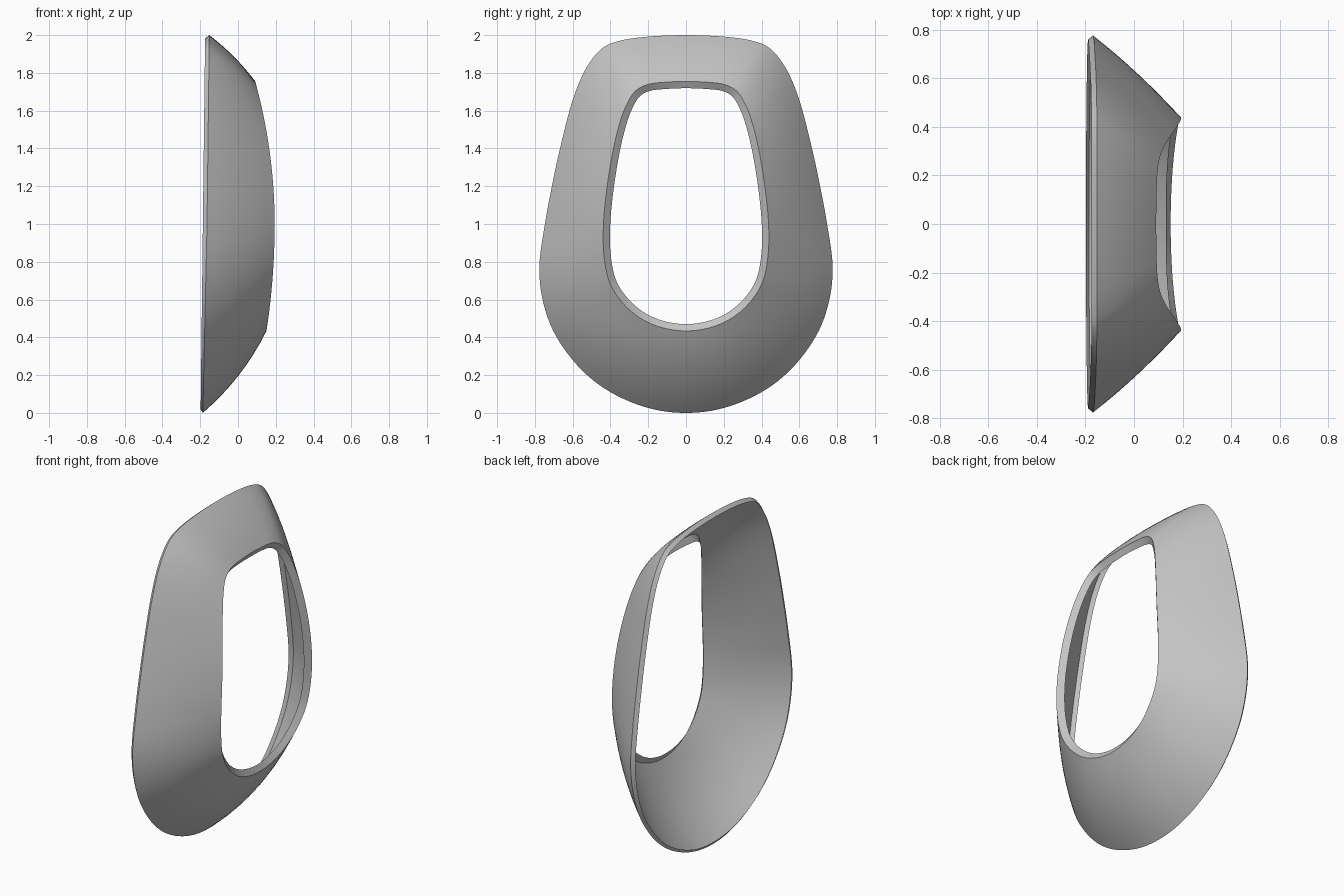
import bpy, bmesh, math
from mathutils import Vector

cube = bpy.data.objects.get("Cube")
if cube:
    bpy.data.objects.remove(cube, do_unlink=True)

# Half outlines as (y, z), top centre to bottom centre
OUTER = [(0, 2.0), (0.2, 1.992), (0.35, 1.97), (0.45, 1.925), (0.537, 1.81),
         (0.605, 1.64), (0.667, 1.4), (0.71, 1.2), (0.747, 1.0), (0.776, 0.78),
         (0.757, 0.59), (0.69, 0.41), (0.56, 0.235), (0.4, 0.11), (0.2, 0.026), (0, 0)]
OPENING = [(0, 1.755), (0.12, 1.75), (0.205, 1.738), (0.272, 1.7), (0.32, 1.62),
           (0.355, 1.52), (0.39, 1.37), (0.42, 1.18), (0.437, 1.0), (0.435, 0.84),
           (0.408, 0.7), (0.35, 0.6), (0.275, 0.525), (0.19, 0.474), (0.095, 0.444), (0, 0.434)]
STEPS = 6      # samples per outline segment
BANDS = 8      # rows between outer edge and opening


def smooth_loop(half):
    """Mirror a half outline and run a closed Catmull-Rom curve through it."""
    pts = [Vector(p) for p in half] + [Vector((-y, z)) for y, z in half[-2:0:-1]]
    n, out = len(pts), []
    for i in range(n):
        a, b, c, d = (pts[(i + k) % n] for k in (-1, 0, 1, 2))
        for s in range(STEPS):
            t = s / STEPS
            out.append(0.5 * (2 * b + (c - a) * t + (2 * a - 5 * b + 4 * c - d) * t * t
                              + (3 * b - a - 3 * c + d) * t ** 3))
    return out


def inset(loop, dist):
    """Move a clockwise loop towards its inside."""
    n, out = len(loop), []
    for i, p in enumerate(loop):
        t = (loop[(i + 1) % n] - loop[i - 1]).normalized()
        out.append(p + Vector((t.y, -t.x)) * dist)
    return out


def place(loop, x_of):
    return [Vector((x_of(p.y), p.x, p.y)) for p in loop]


def back_x(z):
    return -0.198 + 0.012 * z


def edge_x(z):
    return back_x(z) + 0.012 + 0.010 * min(z, 1.0)


def opening_x(z):
    return 0.194 - (0.135 if z < 1 else 0.18) * (z - 1) ** 2


def bulged_rows(start, end):
    """Rows of a gently convex surface between two loops."""
    rows = []
    for k in range(BANDS + 1):
        t = k / BANDS
        row = []
        for a, b in zip(start, end):
            d = b - a
            flat = math.hypot(d.y, d.z)
            normal = Vector((flat, -d.y / flat * d.x, -d.z / flat * d.x)).normalized()
            low = max(0.0, min(1.0, (0.8 - a.z) / 0.8))
            row.append(a.lerp(b, t) + normal * (0.012 + 0.016 * low) * 4 * t * (1 - t))
        rows.append(row)
    return rows


outer, opening = smooth_loop(OUTER), smooth_loop(OPENING)
front_edge = place(outer, edge_x)
back_edge = place(inset(outer, 0.018), back_x)
rim_front = place(opening, opening_x)
rim_back = [Vector((f.x - 0.018 - 0.012 * min(1, abs(f.y) / 0.4), p.x, p.y))
            for f, p in zip(rim_front, inset(opening, 0.036))]

# Thin sheet: turned-in outer lip, convex face, turned-in opening lip
rows = [back_edge] + bulged_rows(front_edge, rim_front) + [rim_back]
bm = bmesh.new()
grid = [[bm.verts.new(p) for p in row] for row in rows]
count = len(outer)
for a, b in zip(grid, grid[1:]):
    for i in range(count):
        j = (i + 1) % count
        bm.faces.new((a[i], b[i], b[j], a[j]))
mesh = bpy.data.meshes.new("bezel_shell")
bm.to_mesh(mesh)
bm.free()

shell = bpy.data.objects.new("bezel_shell", mesh)
bpy.context.collection.objects.link(shell)

# Plain grey finish
grey = bpy.data.materials.new("plain_grey")
grey.use_nodes = True
colour = (0.55, 0.55, 0.55, 1)
grey.diffuse_color = colour
grey.node_tree.nodes["Principled BSDF"].inputs["Base Color"].default_value = colour
mesh.materials.append(grey)

bpy.ops.object.select_all(action='DESELECT')
shell.select_set(True)
bpy.context.view_layer.objects.active = shell
bpy.ops.object.shade_smooth_by_angle(angle=math.radians(32))
